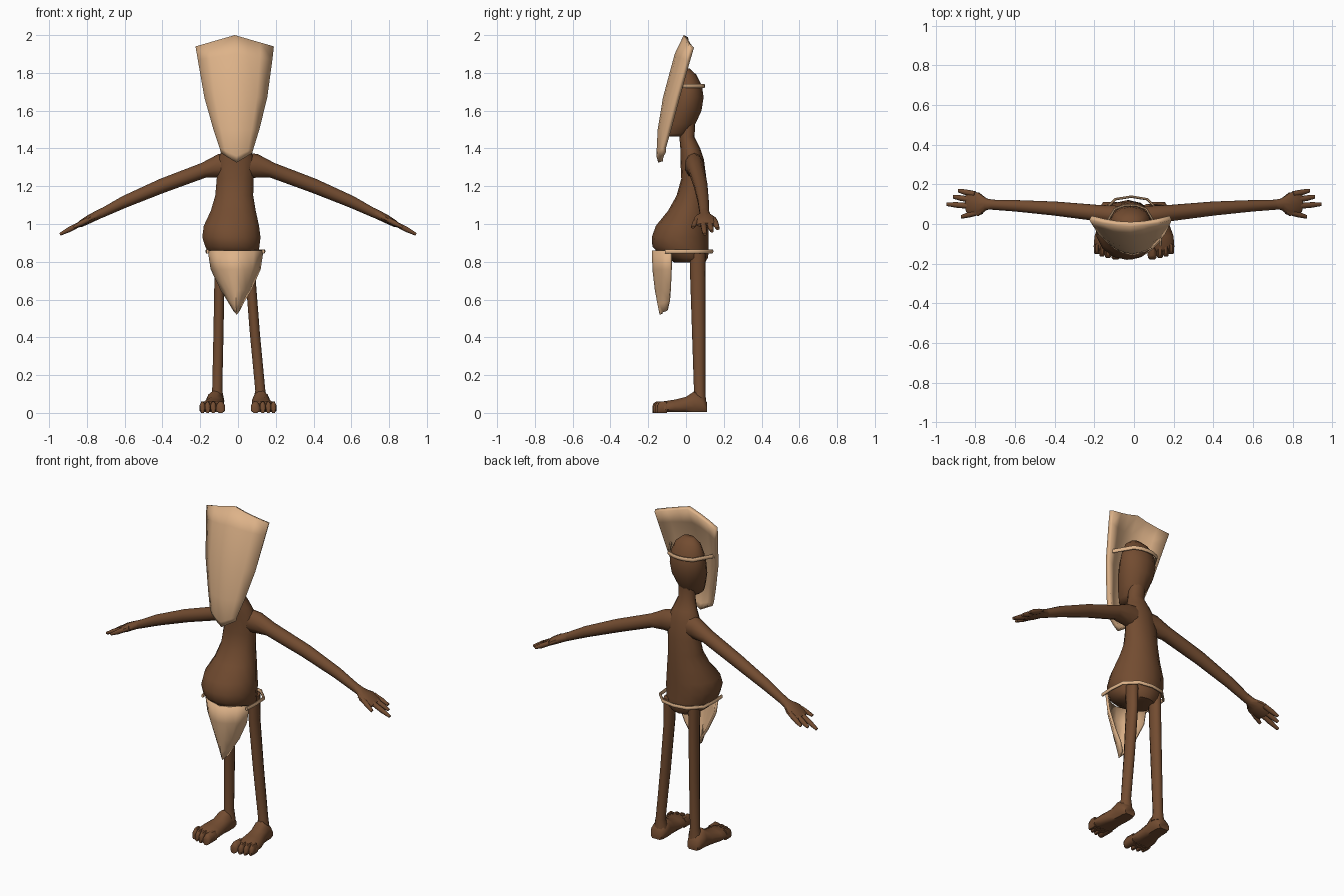
import bpy, math
from mathutils import Vector

if "Cube" in bpy.data.objects:
    bpy.data.objects.remove(bpy.data.objects["Cube"])


def material(name, rgb):
    m = bpy.data.materials.new(name)
    m.diffuse_color = (*rgb, 1)
    m.use_nodes = True
    m.node_tree.nodes["Principled BSDF"].inputs["Base Color"].default_value = m.diffuse_color
    return m


SKIN = material("brown_skin", (0.17, 0.072, 0.03))
CLOTH = material("tan_cloth", (0.73, 0.45, 0.25))


def make(name, verts, faces, mat, angle=50):
    me = bpy.data.meshes.new(name)
    me.from_pydata(verts, [], faces)
    me.materials.append(mat)
    ob = bpy.data.objects.new(name, me)
    bpy.context.collection.objects.link(ob)
    bpy.ops.object.select_all(action='DESELECT')
    ob.select_set(True)
    bpy.context.view_layer.objects.active = ob
    bpy.ops.object.mode_set(mode='EDIT')
    bpy.ops.mesh.select_all(action='SELECT')
    bpy.ops.mesh.normals_make_consistent(inside=False)
    bpy.ops.object.mode_set(mode='OBJECT')
    bpy.ops.object.shade_smooth_by_angle(angle=math.radians(angle))
    return ob


def loft(name, rings, mat=SKIN, n=12, floor=None):
    """Each ring is (centre, half axis a, half axis b)."""
    verts, faces = [], []
    for c, a, b in rings:
        for i in range(n):
            t = 2 * math.pi * (i + 0.5) / n
            p = Vector(c) + Vector(a) * math.cos(t) + Vector(b) * math.sin(t)
            if floor is not None:
                p.z = max(p.z, floor)
            verts.append(p)
    for r in range(len(rings) - 1):
        for i in range(n):
            j = (i + 1) % n
            faces.append((r * n + i, r * n + j, (r + 1) * n + j, (r + 1) * n + i))
    faces.append(tuple(range(n)))
    faces.append(tuple((len(rings) - 1) * n + i for i in range(n)))
    return make(name, verts, faces, mat)


def upright(name, rows, n=14):
    """Rows of (z, x centre, x radius, y front, y back)."""
    return loft(name, [((x, (f + b) / 2, z), (rx, 0, 0), (0, (b - f) / 2, 0))
                       for z, x, rx, f, b in rows], n=n)


def shell(name, rows, thick, cols=7, power=1.8):
    """Bowed sheet; rows of (z mid, z edge, x left, x right, y mid, y edge)."""
    verts, faces = [], []
    for zm, ze, xl, xr, ym, ye in rows:
        for c in range(cols):
            t = 2 * c / (cols - 1) - 1
            verts.append(((xl + xr) / 2 + t * (xr - xl) / 2,
                          ym + (ye - ym) * abs(t) ** power,
                          zm + (ze - zm) * abs(t)))
    for r in range(len(rows) - 1):
        for c in range(cols - 1):
            k = r * cols + c
            faces.append((k, k + cols, k + cols + 1, k + 1))
    me_ob = make(name, verts, faces, CLOTH)
    if me_ob.data.polygons[0].normal.y > 0:
        me_ob.data.flip_normals()
    s = me_ob.modifiers.new("thickness", 'SOLIDIFY')
    s.thickness, s.offset = thick, -1
    return me_ob


def strap(name, half, xc, z, w, h):
    """Flat band round the back, from half an outline of (x, y)."""
    pts = [(-x, y) for x, y in half] + [(x, y) for x, y in reversed(half[:-1])]
    rings = []
    for i, (x, y) in enumerate(pts):
        p, q = pts[max(i - 1, 0)], pts[min(i + 1, len(pts) - 1)]
        out = Vector((p[1] - q[1], q[0] - p[0], 0)).normalized()
        rings.append(((x + xc, y, z), out * w, (0, 0, h)))
    loft(name, rings, CLOTH, 8)


# Torso with neck and pot belly
upright("torso", [
    (1.56, -.015, .05, -.03, .05), (1.46, -.01, .05, -.035, .045),
    (1.40, -.01, .072, -.03, .075), (1.34, -.01, .1, -.03, .095),
    (1.24, -.015, .1, -.025, .108), (1.15, -.02, .103, -.05, .115),
    (1.07, -.025, .122, -.095, .118), (.99, -.035, .15, -.16, .12),
    (.93, -.035, .158, -.181, .12), (.88, -.03, .147, -.178, .12),
    (.85, -.025, .136, -.15, .12), (.82, -.02, .12, -.1, .115),
    (.795, -.02, .085, -.06, .1)])

# Head, leaning forward to the chin
upright("head", [
    (1.822, -.018, .035, -.02, .02), (1.79, -.018, .075, -.045, .055),
    (1.73, -.018, .1, -.065, .085), (1.67, -.018, .108, -.08, .093),
    (1.60, -.018, .1, -.1, .082), (1.53, -.016, .075, -.115, .05),
    (1.48, -.014, .055, -.12, .02), (1.462, -.012, .035, -.11, -.02)])

# Tall face shield and its strap
shell("mask", [
    (2.0, 1.94, -.225, .19, -.012, .02), (1.9, 1.87, -.213, .182, -.06, .0),
    (1.67, 1.67, -.178, .155, -.122, -.055), (1.5, 1.5, -.13, .113, -.15, -.1),
    (1.36, 1.40, -.097, .082, -.157, -.128),
    (1.325, 1.375, -.09, .075, -.147, -.125)], .025)
strap("head_strap", [(.15, -.045), (.118, .01), (.08, .075), (.035, .092), (0, .095)],
      -.018, 1.73, .007, .012)

# Pointed loincloth and waist strap
shell("loincloth", [
    (.86, .86, -.16, .135, -.18, -.085), (.76, .76, -.145, .12, -.178, -.085),
    (.65, .65, -.092, .072, -.165, -.088), (.57, .59, -.055, .035, -.15, -.09),
    (.52, .54, -.025, .01, -.14, -.1)], .015)
strap("waist_strap", [(.147, -.11), (.152, -.03), (.145, .06), (.08, .125), (0, .138)],
      -.014, .855, .007, .011)

# Arms, hands and fingers, mirrored left and right
along = Vector((.88, 0, -.48))
for side, s in (("left", 1), ("right", -1)):
    def limb(x, y, z, ry, rz, tilt=.35):
        return (s * x, y, z), (0, ry, 0), (s * tilt * rz, 0, rz)
    loft(side + "_arm", [
        limb(.04, .04, 1.31, .05, .07, 0), limb(.10, .045, 1.307, .05, .062, .1),
        limb(.18, .055, 1.285, .043, .038), limb(.40, .078, 1.203, .037, .036),
        limb(.60, .092, 1.118, .03, .03), limb(.73, .098, 1.053, .026, .022)], n=10)
    loft(side + "_palm", [
        limb(.71, .098, 1.063, .025, .022, .5), limb(.745, .1, 1.047, .03, .021, .5),
        limb(.785, .1, 1.027, .062, .02, .5), limb(.83, .106, 1.002, .06, .016, .5),
        limb(.845, .108, .994, .05, .012, .5)], n=10)
    for k, (x0, y0, x1, y1) in enumerate([
            (.80, .15, .885, .168), (.82, .122, .91, .137),
            (.82, .09, .943, .1), (.765, .065, .87, .036)]):
        zs = lambda x: 1.027 - (x - .785) * .52
        xm, ym = x0 + .6 * (x1 - x0), y0 + .6 * (y1 - y0)
        loft(f"{side}_finger_{k + 1}", [
            limb(x0, y0, zs(x0), .016, .013, .5), limb(xm, ym, zs(xm), .015, .013, .5),
            limb(x1, y1, zs(x1), .01, .007, .5)], n=8)

    # Leg
    top = .066 if s > 0 else -.098
    foot = .118 if s > 0 else -.11
    loft(side + "_leg", [
        ((top, .06, .86), (.03, 0, 0), (0, .042, 0)),
        ((top, .062, .72), (.028, 0, 0), (0, .04, 0)),
        ((top * .55 + foot * .45, .067, .42), (.028, 0, 0), (0, .035, 0)),
        ((foot, .072, .12), (.028, 0, 0), (0, .03, 0)),
        ((foot, .07, .06), (.04, 0, 0), (0, .036, 0))], n=10)

    # Foot with flat sole, and toes
    def slab(x, y, rx, h):
        return (s * x, y, h * .42), (rx, 0, 0), (0, 0, h * .6)
    loft(side + "_foot", [
        slab(.122, .112, .035, .055), slab(.122, .09, .048, .085),
        slab(.122, .045, .05, .115), slab(.127, .0, .052, .085),
        slab(.135, -.06, .066, .07), slab(.136, -.115, .07, .062),
        slab(.136, -.135, .06, .05)], n=12, floor=.004)
    for k, (x, y, r) in enumerate([(.092, -.178, .025), (.131, -.172, .017),
                                   (.161, -.165, .016), (.188, -.152, .016)]):
        loft(f"{side}_toe_{k + 1}", [
            slab(x, -.1, r, .06), slab(x, y + .02, r, .062),
            slab(x, y + .006, r * .9, .052), slab(x, y, r * .6, .035)], n=8, floor=0)
